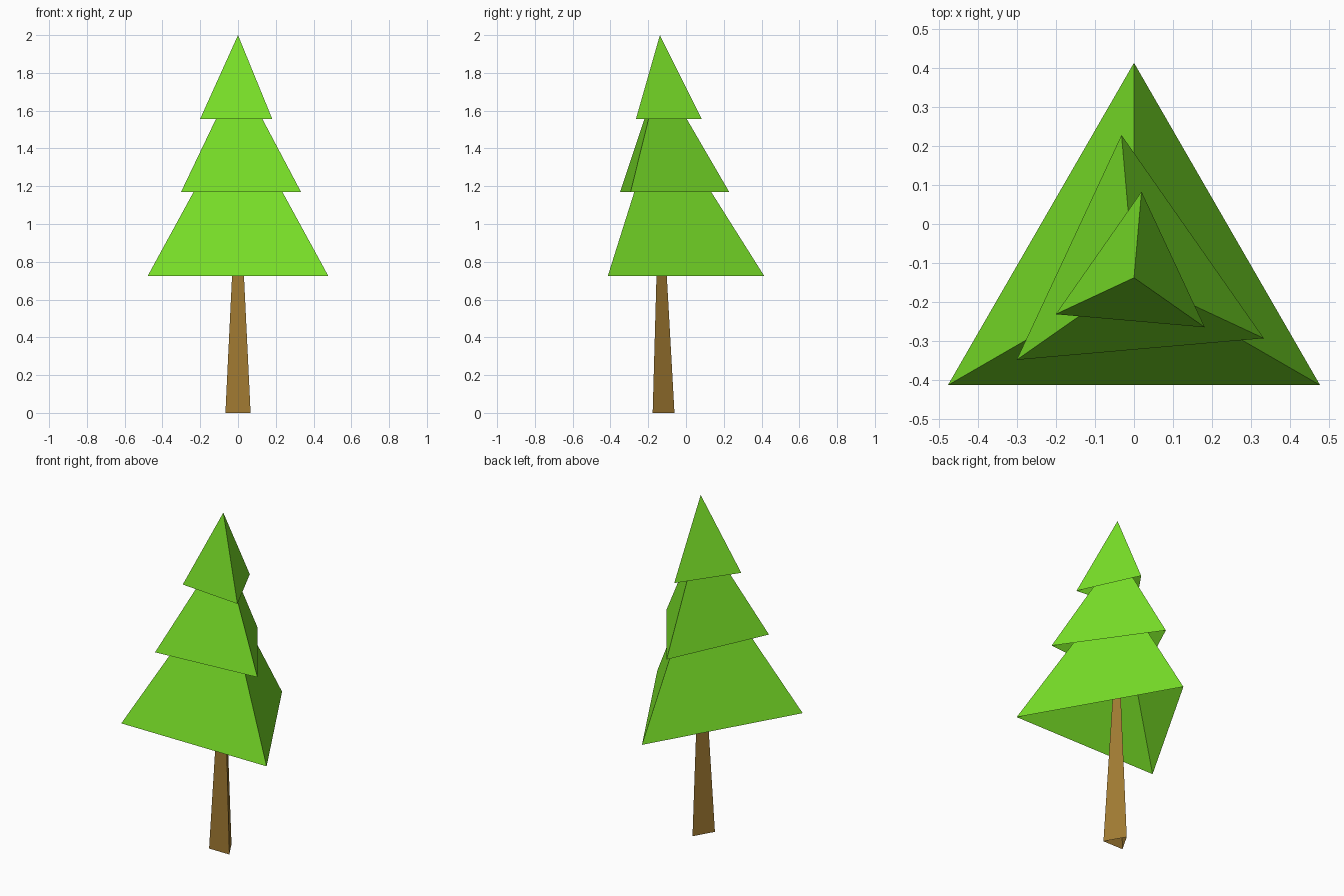
import bpy
import bmesh
from math import radians, cos, sin

if "Cube" in bpy.data.objects:
    bpy.data.objects.remove(bpy.data.objects["Cube"], do_unlink=True)

AXIS_Y = -0.138  # the trunk axis sits forward of the centre
SIDES = 3


def make_material(name, color):
    mat = bpy.data.materials.new(name)
    mat.use_nodes = True
    mat.diffuse_color = color
    mat.node_tree.nodes["Principled BSDF"].inputs["Base Color"].default_value = color
    return mat


def open_cone(name, mat, z_low, z_high, r_low, r_high=0.0, twist=0.0):
    """Three-sided cone or frustum without end caps, one corner to the back."""
    bm = bmesh.new()

    def ring(radius, z):
        angles = [radians(90 + twist + i * 360 / SIDES) for i in range(SIDES)]
        return [bm.verts.new((radius * cos(a), radius * sin(a), z)) for a in angles]

    low = ring(r_low, z_low)
    high = ring(r_high, z_high) if r_high else [bm.verts.new((0, 0, z_high))]
    for i in range(SIDES):
        j = (i + 1) % SIDES
        top = [high[j], high[i]] if r_high else high
        bm.faces.new([low[i], low[j]] + top)
    mesh = bpy.data.meshes.new(name)
    bm.to_mesh(mesh)
    bm.free()
    mesh.materials.append(mat)
    obj = bpy.data.objects.new(name, mesh)
    obj.location.y = AXIS_Y
    bpy.context.collection.objects.link(obj)
    return obj


leaf = make_material("leaf green", (0.191, 0.745, 0.021, 1))
bark = make_material("bark brown", (0.352, 0.195, 0.032, 1))

# Tapered trunk, ending inside the lowest tier
open_cone("trunk", bark, 0, 1.0, 0.077, 0.021)

# Foliage tiers, each slightly twisted
open_cone("lower_foliage", leaf, 0.725, 1.60, 0.552)
open_cone("middle_foliage", leaf, 1.17, 1.80, 0.368, twist=5)
open_cone("upper_foliage", leaf, 1.555, 2.0, 0.222, twist=-5)
